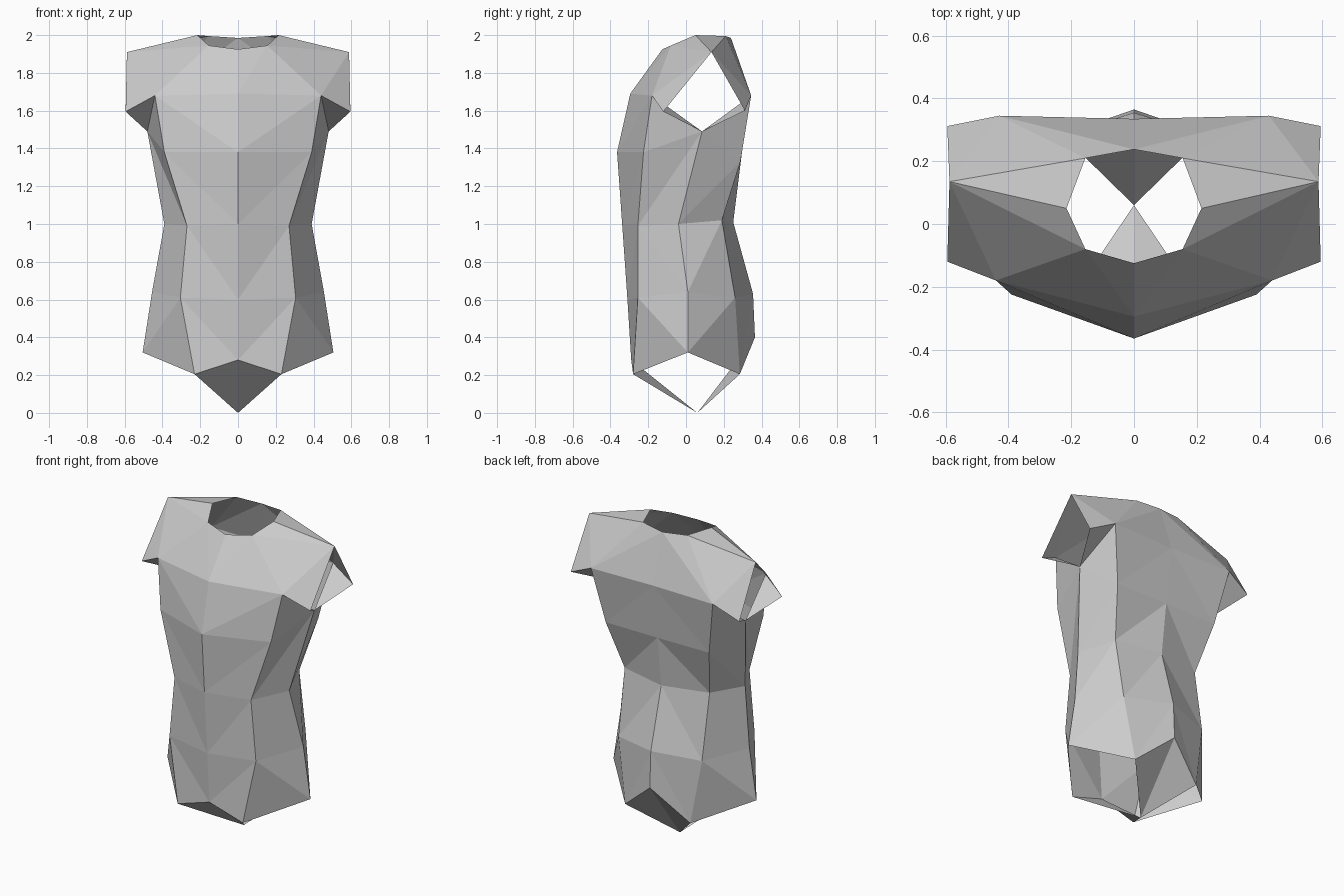
import bpy, bmesh

if "Cube" in bpy.data.objects:
    bpy.data.objects.remove(bpy.data.objects["Cube"])

bm = bmesh.new()


def column(*pts):
    return [bm.verts.new(p) for p in pts]


def strip(a, b):
    # join two columns with triangles, diagonals run from a[i] to b[i+1]
    for i in range(len(a) - 1):
        bm.faces.new((a[i], b[i], b[i + 1]))
        bm.faces.new((a[i], b[i + 1], a[i + 1]))


def fan(hub, rim):
    for p, q in zip(rim, rim[1:]):
        bm.faces.new((hub, p, q))


# Vertical contour lines of one half, hem to neckline
front_mid = column((0, -.29, .28), (0, -.31, .6), (0, -.338, 1), (0, -.365, 1.38),
                   (0, -.295, 1.69), (0, -.125, 1.925))
front = column((.23, -.28, .205), (.305, -.255, .61), (.27, -.255, .99), (.39, -.225, 1.38),
               (.44, -.18, 1.68), (.155, -.08, 1.945))
side = column((.505, .01, .32), (.455, .01, .64), (.39, -.04, 1), (.48, .085, 1.49))
back = column((.23, .285, .205), (.295, .26, .61), (.3, .19, 1.02), (.365, .288, 1.33),
              (.43, .345, 1.68), (.155, .21, 1.995))
back_mid = column((0, .365, .4), (0, .355, .63), (0, .25, 1.01), (0, .29, 1.33),
                  (0, .335, 1.68), (0, .238, 1.985))

# Crotch point, neck side and sleeve opening
crotch, neck, cuff_top, cuff_front, cuff_back = column(
    (0, .06, 0), (.215, .05, 2), (.588, .135, 1.91), (.595, -.12, 1.595), (.595, .312, 1.6))
armpit = side[3]

# Body panels
strip(front_mid, front)
strip(back, back_mid)
strip(side[:3], front[:3])
strip(front[2:4], side[2:4])
strip(side, back[:4])
fan(armpit, [front[3], front[4], cuff_front])
fan(armpit, [back[3], back[4], cuff_back])

# Shoulder and sleeve around the cuff top
fan(cuff_top, [cuff_front, front[4], front[5], neck, back[5], back[4], cuff_back])

# Crotch panels between the leg openings
fan(crotch, [front_mid[0], front[0]])
fan(crotch, [back_mid[0], back[0]])

bmesh.ops.recalc_face_normals(bm, faces=bm.faces)
# make sure the shell faces outwards (chest normals point to the front)
chest = front_mid[3].link_faces[0]
chest.normal_update()
if chest.normal.y > 0:
    bmesh.ops.reverse_faces(bm, faces=bm.faces)

mesh = bpy.data.meshes.new("torso_garment")
bm.to_mesh(mesh)
bm.free()
torso = bpy.data.objects.new("torso_garment", mesh)
bpy.context.collection.objects.link(torso)

# Mirror the half across the centre
mirror = torso.modifiers.new("mirror", 'MIRROR')
mirror.use_axis[0] = True
mirror.use_clip = True
